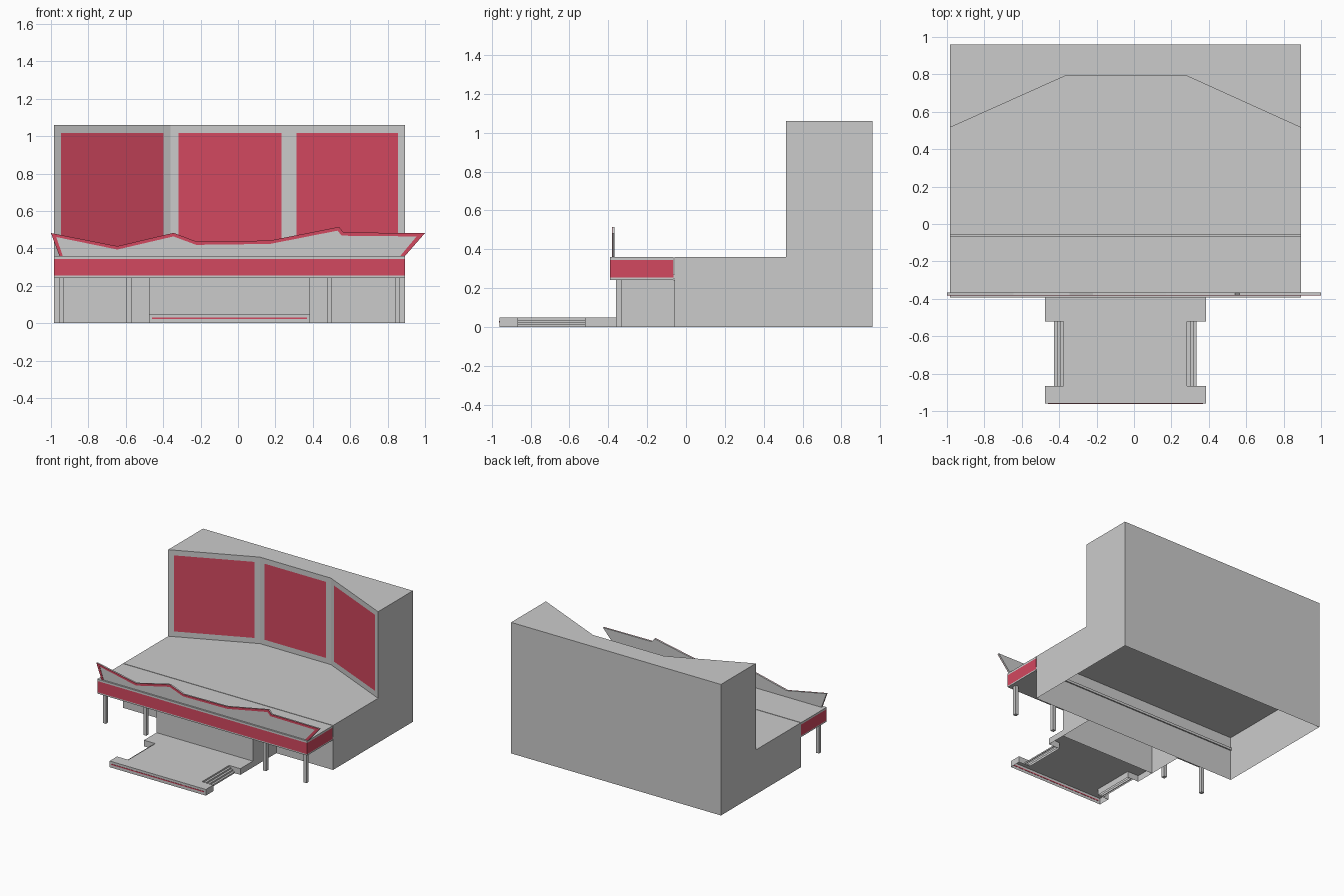
import bpy, bmesh
from mathutils import Vector

if "Cube" in bpy.data.objects:
    bpy.data.objects.remove(bpy.data.objects["Cube"], do_unlink=True)


def material(name, rgb):
    m = bpy.data.materials.new(name)
    m.use_nodes = True
    m.diffuse_color = (*rgb, 1)
    m.node_tree.nodes["Principled BSDF"].inputs["Base Color"].default_value = (*rgb, 1)
    return m


GREY = material("stage grey", (0.6, 0.6, 0.6))
RED = material("panel red", (0.65, 0.065, 0.115))


def finish(name, bm, *mats):
    mesh = bpy.data.meshes.new(name)
    bm.to_mesh(mesh)
    bm.free()
    for m in mats:
        mesh.materials.append(m)
    obj = bpy.data.objects.new(name, mesh)
    bpy.context.collection.objects.link(obj)
    return obj


def add_prism(bm, pts, z0, z1, top=True, bottom=True):
    """Walls over a counter-clockwise outline, with optional caps; returns the walls."""
    low = [bm.verts.new((x, y, z0)) for x, y in pts]
    high = [bm.verts.new((x, y, z1)) for x, y in pts]
    n = len(pts)
    walls = [bm.faces.new((low[i], low[(i + 1) % n], high[(i + 1) % n], high[i]))
             for i in range(n)]
    if top:
        bm.faces.new(high)
    if bottom:
        bm.faces.new(low[::-1])
    return walls


def rect(x0, x1, y0, y1):
    return [(x0, y0), (x1, y0), (x1, y1), (x0, y1)]


def prism(name, pts, z0, z1, mat=GREY, top=True, bottom=True):
    bm = bmesh.new()
    add_prism(bm, pts, z0, z1, top, bottom)
    return finish(name, bm, mat)


# Main dimensions: everything but the valance is symmetric about CX
CX, HALF = -0.046, 0.939
LEFT, RIGHT = CX - HALF, CX + HALF
BACK, JOIN, FRONT = 0.96, -0.06, -0.392
DECK, TOP = 0.36, 1.06

# Hollow stage body with a three-sided backdrop, open underneath
bm = bmesh.new()
add_prism(bm, rect(LEFT, RIGHT, JOIN, BACK), 0, DECK, top=False, bottom=False)
bend = [(LEFT, 0.515), (-0.36, 0.795), (0.275, 0.795), (RIGHT, 0.515)]
floor = [(LEFT, JOIN), (RIGHT, JOIN)] + bend[::-1]
bm.faces.new([bm.verts.new((x, y, DECK)) for x, y in floor])
walls = add_prism(bm, bend + [(RIGHT, BACK), (LEFT, BACK)], DECK, TOP, bottom=False)
screens = walls[:3]
bmesh.ops.remove_doubles(bm, verts=bm.verts, dist=0.0001)
# Red screens inset into the three backdrop walls
for face in screens:
    bmesh.ops.inset_individual(bm, faces=[face], thickness=0.06)
    face.material_index = 1
finish("stage_body", bm, GREY, RED)

# Front apron: grey trims around a red band
apron = rect(LEFT, RIGHT, FRONT, JOIN - 0.005)
prism("apron_bottom_trim", apron, 0.243, 0.254)
prism("apron_band", apron, 0.254, 0.344, RED, top=False, bottom=False)
prism("apron_top_trim", apron, 0.344, DECK)
prism("apron_support_ledge", rect(LEFT, RIGHT, JOIN - 0.006, JOIN + 0.01), 0.25, 0.27)

# Apron legs
for side, label in ((-1, "right"), (1, "left")):
    for offset, place in ((0.898, "outer"), (0.536, "inner")):
        x = CX + side * offset
        prism(f"{label}_{place}_leg", rect(x - 0.0135, x + 0.0135, -0.36, -0.332), 0, 0.243)

# Central block under the apron
WIDE, NARROW, LOW = 0.431, 0.33, 0.05
prism("centre_block", rect(CX - WIDE, CX + WIDE, -0.36, JOIN), 0, 0.243,
      top=False, bottom=False)

# Low front platform with a notch at each side for steps
N0, N1, TIP = -0.865, -0.52, -0.96
half = [(WIDE, TIP), (WIDE, N0), (NARROW, N0), (NARROW, N1), (WIDE, N1), (WIDE, -0.36)]
outline = [(CX + x, y) for x, y in half] + [(CX - x, y) for x, y in half[::-1]]
prism("front_platform", outline, 0, LOW, bottom=False)
prism("platform_red_stripe", rect(CX - 0.415, CX + 0.415, TIP - 0.002, TIP + 0.002),
      0.023, 0.031, RED)

# Side steps, descending outwards
for side, label in ((-1, "right"), (1, "left")):
    for i in range(3):
        a = CX + side * (NARROW + 0.017 * i)
        b = a + side * 0.017
        prism(f"{label}_step_{i + 1}", rect(min(a, b), max(a, b), N0, N1),
              0, LOW - 0.0125 * (i + 1), bottom=False)

# Jagged valance plate standing on the apron, with a red edge on its front
outer = [(-0.955, 0.36), (-1, 0.482), (-0.645, 0.412), (-0.345, 0.483), (-0.22, 0.436),
         (0.17, 0.442), (0.54, 0.515), (0.565, 0.485), (1, 0.482), (0.893, 0.36)]
inner = [(-0.937, 0.36), (-0.972, 0.461), (-0.645, 0.394), (-0.345, 0.464), (-0.224, 0.419),
         (0.172, 0.424), (0.532, 0.495), (0.555, 0.468), (0.955, 0.464), (0.868, 0.36)]


def upright(name, outlines, y0, y1, mat):
    """Plates standing in the xz plane between two depths."""
    bm = bmesh.new()
    for pts in outlines:
        add_prism(bm, pts, -y1, -y0)
    for v in bm.verts:
        v.co = Vector((v.co.x, -v.co.z, v.co.y))
    bmesh.ops.recalc_face_normals(bm, faces=bm.faces)
    return finish(name, bm, mat)


upright("valance", [outer[::-1]], -0.379, -0.367, GREY)
border = [[inner[i], inner[i + 1], outer[i + 1], outer[i]] for i in range(len(outer) - 1)]
upright("valance_red_edge", border, -0.382, -0.379, RED)
